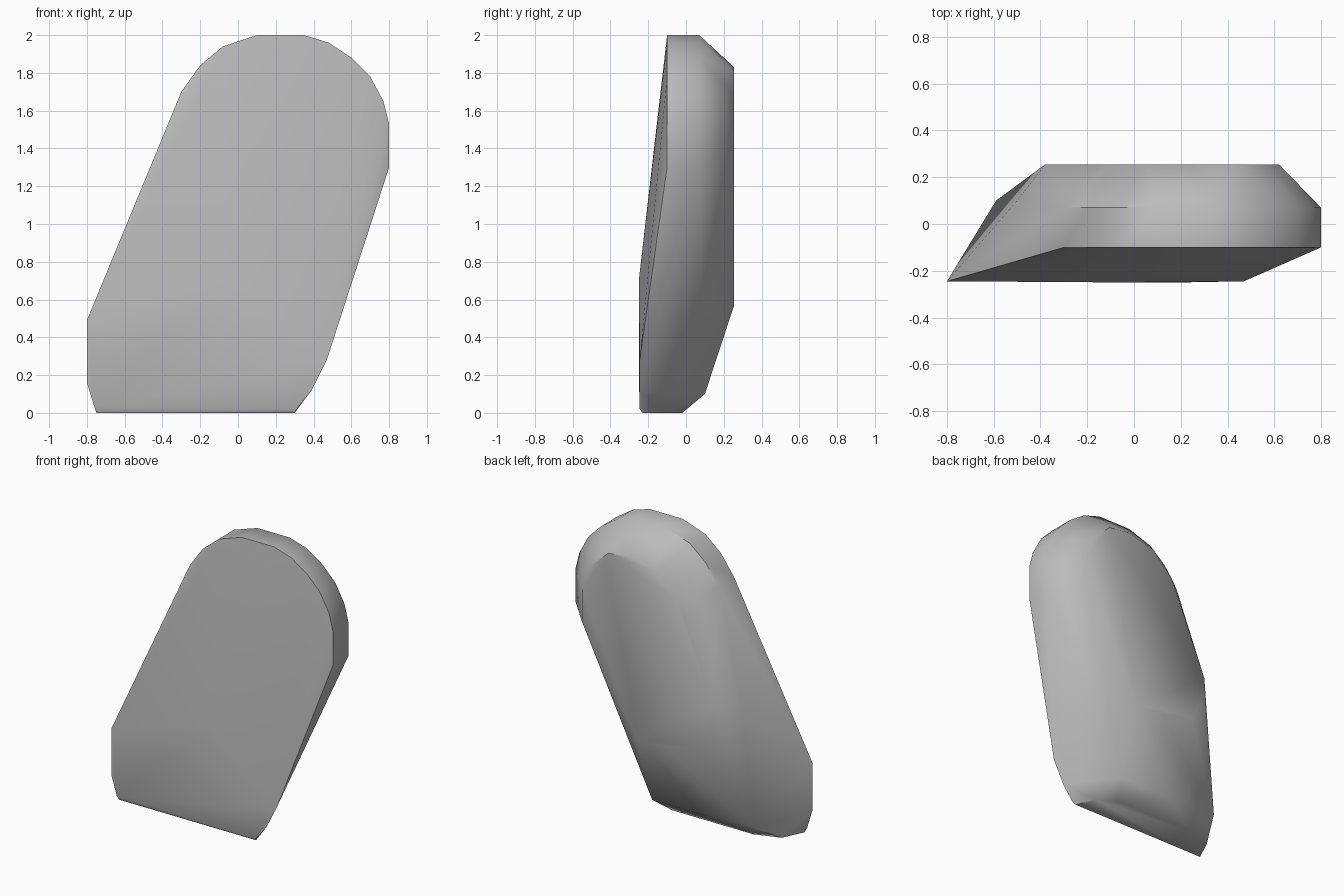
import bpy, bmesh, math

# Remove the default cube
cube = bpy.data.objects.get("Cube")
if cube:
    bpy.data.objects.remove(cube, do_unlink=True)

# Stone colour
stone = bpy.data.materials.new("warm_grey_stone")
stone.use_nodes = True
grey = (0.5, 0.5, 0.5, 1)
stone.diffuse_color = grey
stone.node_tree.nodes["Principled BSDF"].inputs["Base Color"].default_value = grey


def ring(y, outline):
    """Place an (x, z) outline at one depth."""
    return [(x, y, z) for x, z in outline]


# Rounded head outline, shared by the front rim and the shoulder
head = [(-0.3, 1.7), (-0.2, 1.84), (-0.08, 1.94), (0.1, 2), (0.35, 2), (0.48, 1.96),
        (0.6, 1.88), (0.7, 1.78), (0.77, 1.65), (0.8, 1.53), (0.8, 1.3)]

# Slanted front foot
foot = [(-0.8, 0.49), (-0.8, 0.16), (-0.76, 0.03), (0.31, 0.02),
        (0.39, 0.12), (0.47, 0.28)]

# Flat panel on the back
back = [(0.62, 1.5), (0.56, 1.68), (0.42, 1.81), (0.25, 1.83), (0.05, 1.78), (-0.1, 1.63),
        (-0.16, 1.5), (-0.38, 0.98), (-0.37, 0.8), (-0.27, 0.65), (-0.03, 0.59),
        (0.2, 0.57), (0.62, 1.28)]

# Lower shoulder and underside
shoulder = [(-0.5, 0.94), (-0.59, 0.11), (-0.2, 0.1), (0.19, 0.1)]
underside = [(-0.75, -0.23, 0), (0.3, -0.23, 0), (0.24, -0.1, 0),
             (0.12, -0.02, 0), (-0.5, -0.02, 0), (-0.68, -0.08, 0)]

points = (ring(-0.1, head) + ring(0.07, head) + ring(-0.245, foot)
          + ring(0.255, back) + ring(0.1, shoulder) + underside
          + [(-0.05, -0.25, 0.7), (-0.4, -0.25, 0.2), (0.2, -0.25, 0.2)])

# Wrap the outlines in one convex stone
bm = bmesh.new()
for p in points:
    bm.verts.new(p)
hull = bmesh.ops.convex_hull(bm, input=bm.verts)
loose = [v for v in bm.verts if not v.link_faces]
bmesh.ops.delete(bm, geom=loose, context='VERTS')
bmesh.ops.dissolve_limit(bm, angle_limit=math.radians(1),
                         verts=bm.verts, edges=bm.edges)
bmesh.ops.recalc_face_normals(bm, faces=bm.faces)
mesh = bpy.data.meshes.new("leaning_stone")
bm.to_mesh(mesh)
bm.free()
mesh.materials.append(stone)
obj = bpy.data.objects.new("leaning_stone", mesh)
bpy.context.collection.objects.link(obj)

# Soft faces with crisp rims
bpy.ops.object.select_all(action='DESELECT')
obj.select_set(True)
bpy.context.view_layer.objects.active = obj
bpy.ops.object.shade_smooth_by_angle(angle=math.radians(45))
